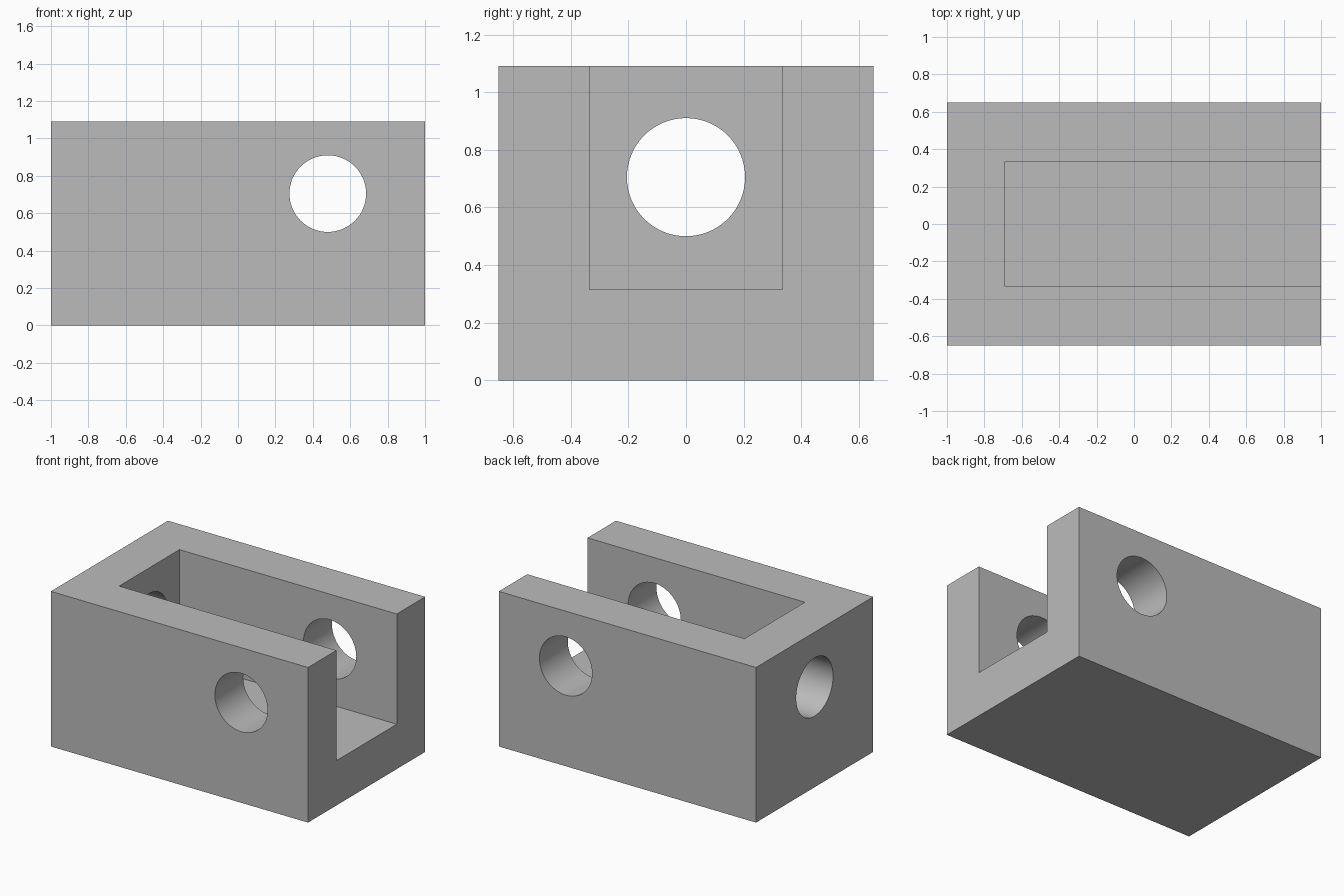
import bpy
import math

old = bpy.data.objects.get("Cube")
if old:
    bpy.data.objects.remove(old, do_unlink=True)

LENGTH, WIDTH, HEIGHT = 2.0, 1.3, 1.09
SLOT_START, SLOT_HALF, SLOT_FLOOR = -0.69, 0.335, 0.315
HOLE_R, HOLE_Z, HOLE_X = 0.205, 0.705, 0.48

grey = bpy.data.materials.new("plain grey")
grey.use_nodes = True
grey.diffuse_color = (0.5, 0.5, 0.5, 1)
grey.node_tree.nodes["Principled BSDF"].inputs["Base Color"].default_value = (0.5, 0.5, 0.5, 1)


def box(name, low, high):
    centre = [(a + b) / 2 for a, b in zip(low, high)]
    bpy.ops.mesh.primitive_cube_add(size=1, location=centre)
    ob = bpy.context.object
    ob.name = name
    ob.scale = [b - a for a, b in zip(low, high)]
    bpy.ops.object.transform_apply(location=False, rotation=False, scale=True)
    ob.data.materials.append(grey)
    return ob


def rod(name, location, depth, rotation):
    bpy.ops.mesh.primitive_cylinder_add(vertices=64, radius=HOLE_R, depth=depth,
                                        location=location, rotation=rotation)
    ob = bpy.context.object
    ob.name = name
    ob.data.materials.append(grey)
    return ob


# Solid block
block = box("clevis_block", (-LENGTH / 2, -WIDTH / 2, 0), (LENGTH / 2, WIDTH / 2, HEIGHT))

# Slot open at the top and one end, pin hole across both cheeks, hole in the end wall
cutters = [
    box("slot_cutter", (SLOT_START, -SLOT_HALF, SLOT_FLOOR), (LENGTH, SLOT_HALF, HEIGHT * 2)),
    rod("pin_hole_cutter", (HOLE_X, 0, HOLE_Z), WIDTH * 2, (math.pi / 2, 0, 0)),
    rod("end_hole_cutter", (-LENGTH / 2, 0, HOLE_Z), 1, (0, math.pi / 2, 0)),
]

bpy.ops.object.select_all(action='DESELECT')
block.select_set(True)
bpy.context.view_layer.objects.active = block
for cutter in cutters:
    cutter.hide_render = True
    mod = block.modifiers.new(cutter.name, 'BOOLEAN')
    mod.operation = 'DIFFERENCE'
    mod.solver = 'EXACT'
    mod.object = cutter
    bpy.ops.object.modifier_apply(modifier=mod.name)
    bpy.data.objects.remove(cutter, do_unlink=True)

# Round hole walls, crisp edges
bpy.ops.object.shade_smooth_by_angle(angle=math.radians(30))
